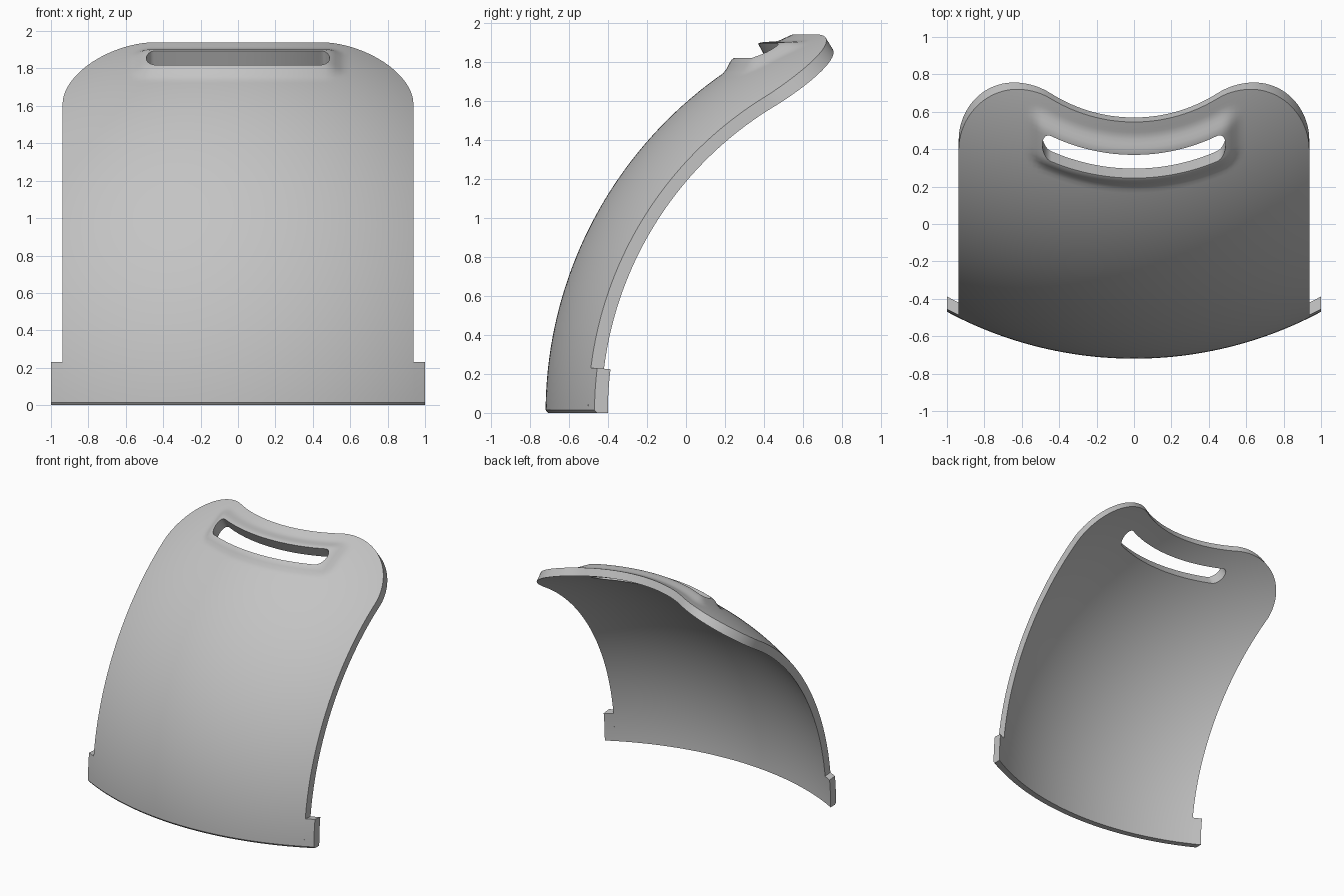
import bpy, bmesh, math
from mathutils import Vector

if "Cube" in bpy.data.objects:
    bpy.data.objects.remove(bpy.data.objects["Cube"])

RADIUS, CENTRE_Y = 2.12, 1.40     # the plate is a patch of a sphere
HALF_W = 0.937
THICK = 0.06
SLOT_Z, SLOT_H, SLOT_X, SLOT_R = 1.826, 0.036, 0.445, 0.045

grey = bpy.data.materials.new("light_grey")
grey.use_nodes = True
grey.diffuse_color = (0.55, 0.55, 0.55, 1)
grey.node_tree.nodes["Principled BSDF"].inputs["Base Color"].default_value = (0.55, 0.55, 0.55, 1)


def point(x, z, depth=0.0):
    """Point on the spherical front surface, pushed inward by depth."""
    r = RADIUS - depth
    z *= r / RADIUS
    return Vector((x, CENTRE_Y - math.sqrt(r * r - x * x - z * z), z))


def lip(x, z):
    """Raised lip around the slot."""
    dx = max(abs(x) - SLOT_X - 0.03, 0)
    dz = max(abs(z - SLOT_Z) - SLOT_H, 0) * 2
    w = max(0, 1 - math.hypot(dx, dz) / 0.1)
    return 0.036 * w * w * (3 - 2 * w)


def top_z(x):
    """Flat top with rounded shoulders."""
    t = min(max((abs(x) - 0.45) / (HALF_W - 0.45), 0), 1)
    return 1.62 + 0.32 * (1 - t ** 1.75) ** (1 / 1.75)


def make_object(name, bm):
    bmesh.ops.recalc_face_normals(bm, faces=bm.faces)
    mesh = bpy.data.meshes.new(name)
    bm.to_mesh(mesh)
    bm.free()
    mesh.materials.append(grey)
    ob = bpy.data.objects.new(name, mesh)
    bpy.context.collection.objects.link(ob)
    return ob


def skin(bm, rings):
    """Bridge closed rings of points and cap both ends with strips."""
    rows = [[bm.verts.new(p) for p in ring] for ring in rings]
    n = len(rows[0])
    for a, b in zip(rows, rows[1:]):
        for k in range(n):
            m = (k + 1) % n
            bm.faces.new((a[k], a[m], b[m], b[k]))
    for row in (rows[0], rows[-1]):
        for k in range(n // 2 - 1):
            bm.faces.new((row[k], row[k + 1], row[n - 2 - k], row[n - 1 - k]))


def shell(name, xs, height, rows):
    """Curved plate: each column runs up the front and down the back."""
    rings = []
    for x in xs:
        top = height(x)
        zs = [0.015 + (top - 0.015) * (1 - (1 - j / rows) ** 1.5) for j in range(rows + 1)]
        front = [point(x, 0, 0.012)] + [point(x, z, -lip(x, z)) for z in zs]
        back = [point(x, z, THICK) for z in [0] + zs]
        rings.append(front + back[::-1])
    bm = bmesh.new()
    skin(bm, rings)
    return make_object(name, bm)


def smooth(ob):
    bpy.ops.object.select_all(action='DESELECT')
    ob.select_set(True)
    bpy.context.view_layer.objects.active = ob
    bpy.ops.object.shade_smooth_by_angle(angle=math.radians(30))


# Main curved plate
cols = 96
xs = [HALF_W * math.sin(math.pi * (i / cols - 0.5)) for i in range(cols + 1)]
plate = shell("curved_plate", xs, top_z, 90)

# Slot cutter, following the curve of the plate
arc = [math.radians(a) for a in range(0, 86, 12)]
half = [(SLOT_X * i / 16, SLOT_H) for i in range(16)]
half += [(SLOT_X + SLOT_R * math.sin(a), SLOT_H * math.cos(a)) for a in arc]
outline = [(-x, h) for x, h in half[:0:-1]] + half
bm = bmesh.new()
skin(bm, [[point(x, SLOT_Z - h, -0.13), point(x, SLOT_Z + h, -0.13),
           point(x, SLOT_Z + h, 0.13), point(x, SLOT_Z - h, 0.13)] for x, h in outline])
cutter = make_object("slot_cutter", bm)
cutter.hide_render = True

mod = plate.modifiers.new("slot", 'BOOLEAN')
mod.operation = 'DIFFERENCE'
mod.solver = 'EXACT'
mod.object = cutter
bpy.context.view_layer.objects.active = plate
bpy.ops.object.modifier_apply(modifier=mod.name)
bpy.data.objects.remove(cutter)
smooth(plate)

# Side tabs at the foot
for side, sign in (("left", 1), ("right", -1)):
    tab = shell(side + "_tab", [sign * HALF_W, sign * 0.97, sign], lambda x: 0.23, 6)
    smooth(tab)
